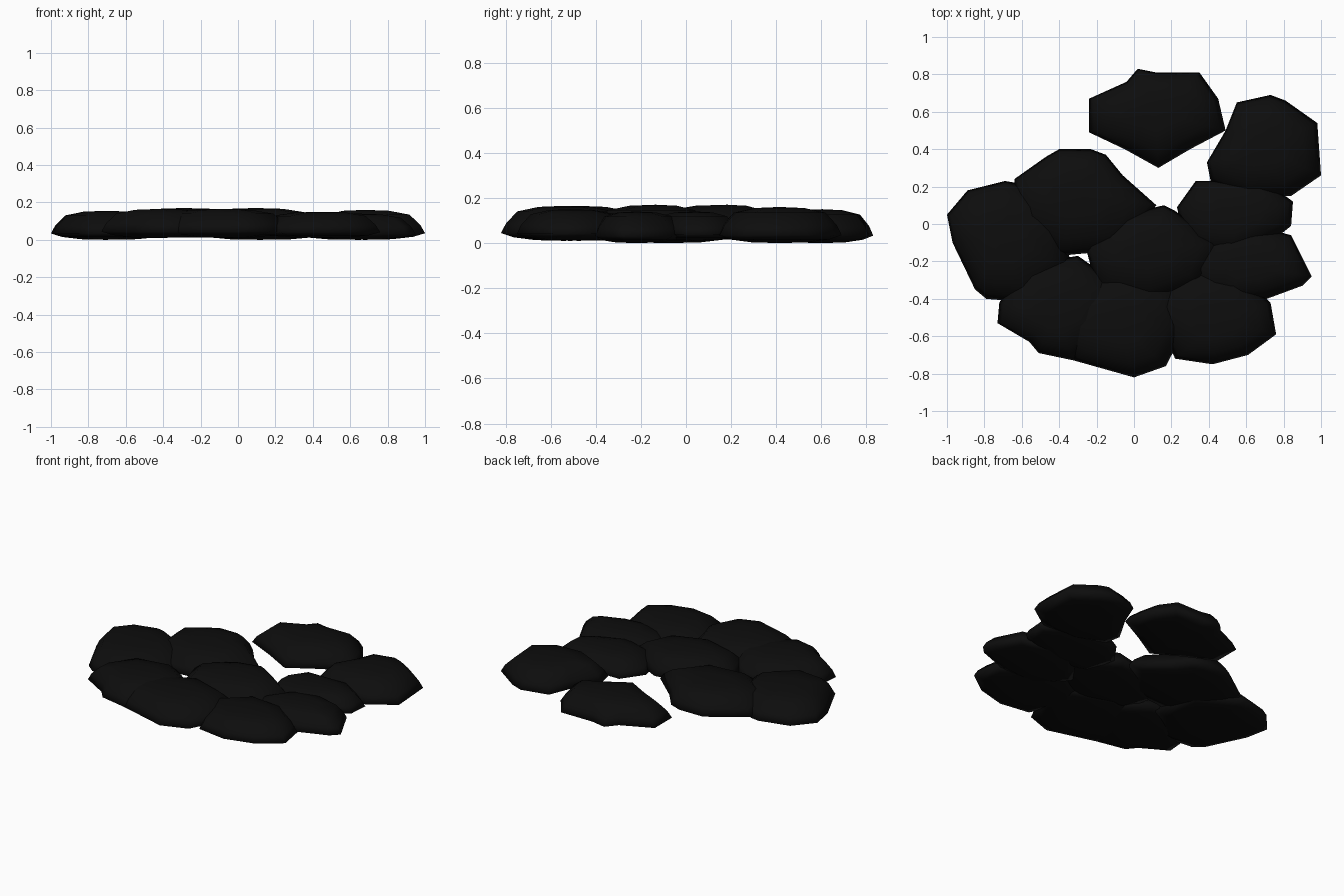
import bpy, bmesh
from mathutils import Vector

if "Cube" in bpy.data.objects:
    bpy.data.objects.remove(bpy.data.objects["Cube"])

mat = bpy.data.materials.new("near_black")
mat.diffuse_color = (0.004, 0.004, 0.004, 1)
mat.use_nodes = True
mat.node_tree.nodes["Principled BSDF"].inputs["Base Color"].default_value = mat.diffuse_color

# Cross-section of a flat stone: (outline scale, height fraction)
PROFILE = [(0.45, 0.02), (0.8, 0.1), (1.0, 0.22), (0.92, 0.5), (0.74, 0.84), (0.4, 0.97)]


def stone(name, outline, low, high):
    """Flat rounded stone lofted from its plan outline."""
    pts = [Vector(p) for p in outline]
    mid = sum(pts, Vector((0, 0))) / len(pts)
    bm = bmesh.new()
    rings = []
    for s, h in PROFILE:
        z = low + (high - low) * h
        rings.append([bm.verts.new((*(mid + (p - mid) * s), z)) for p in pts])
    n = len(pts)
    for a, b in zip(rings, rings[1:]):
        for i in range(n):
            j = (i + 1) % n
            bm.faces.new((a[i], a[j], b[j], b[i]))
    bottom = bm.verts.new((*mid, low))
    top = bm.verts.new((*mid, high))
    for i in range(n):
        j = (i + 1) % n
        bm.faces.new((bottom, rings[0][j], rings[0][i]))
        bm.faces.new((top, rings[-1][i], rings[-1][j]))
    bmesh.ops.recalc_face_normals(bm, faces=bm.faces)
    for f in bm.faces:
        f.smooth = True
    me = bpy.data.meshes.new(name)
    bm.to_mesh(me)
    bm.free()
    me.materials.append(mat)
    ob = bpy.data.objects.new(name, me)
    bpy.context.collection.objects.link(ob)


# Loose stones at the back and right
stone("back_stone", [(-.24, .49), (-.05, .40), (.13, .30), (.30, .40), (.49, .50), (.45, .67),
                     (.35, .81), (.12, .81), (.02, .83), (-.04, .76), (-.24, .67)], 0, .15)
stone("back_right_stone", [(.41, .23), (.60, .14), (.84, .15), (1, .26), (.98, .54), (.81, .66),
                           (.73, .69), (.55, .65), (.49, .50), (.39, .33)], 0, .16)
stone("right_stone", [(.23, .09), (.27, -.10), (.50, -.18), (.79, -.05), (.84, -.01), (.85, .12),
                      (.70, .23), (.33, .23)], .01, .14)
stone("right_front_stone", [(.84, -.06), (.95, -.28), (.90, -.33), (.71, -.40), (.42, -.42),
                            (.28, -.24), (.42, -.04), (.62, .0)], 0, .14)

# Overlapping stones along the front
stone("front_right_stone", [(.22, -.72), (.42, -.75), (.61, -.70), (.76, -.59), (.73, -.42),
                            (.56, -.27), (.28, -.24), (.08, -.42)], .01, .15)
stone("front_stone", [(-.32, -.73), (0, -.82), (.17, -.76), (.28, -.55), (.22, -.34),
                      (-.08, -.24), (-.38, -.35), (-.48, -.55)], .01, .165)
stone("front_left_stone", [(-.73, -.53), (-.56, -.63), (-.51, -.69), (-.32, -.73), (-.08, -.56),
                           (-.06, -.34), (-.30, -.17), (-.58, -.22), (-.72, -.42)], .01, .165)

# Left, back left and centre of the cluster
stone("left_stone", [(-1, .05), (-.97, -.10), (-.85, -.35), (-.79, -.40), (-.56, -.42), (-.34, -.22),
                     (-.38, .08), (-.63, .22), (-.69, .23), (-.89, .18)], 0, .155)
stone("back_left_stone", [(-.64, .24), (-.62, .0), (-.40, -.17), (-.08, -.14), (.12, .10), (-.06, .26),
                          (-.15, .37), (-.23, .40), (-.40, .40), (-.47, .36)], .015, .17)
stone("centre_stone", [(-.26, -.12), (-.20, -.34), (.08, -.42), (.36, -.32), (.46, -.10),
                       (.22, .07), (.16, .10), (-.06, .05)], .02, .17)
